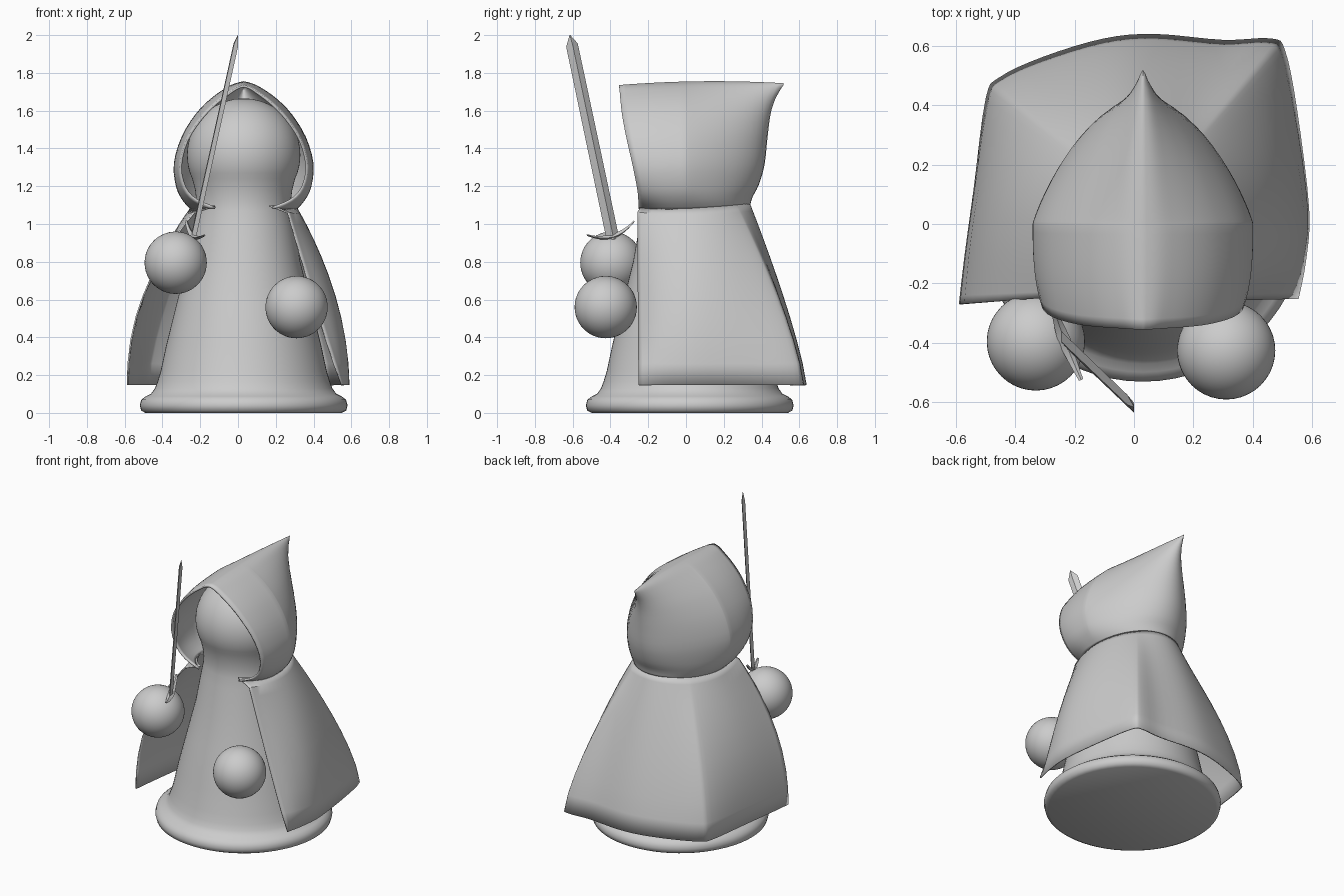
import bpy, bmesh, math
from mathutils import Vector

cube = bpy.data.objects.get("Cube")
if cube:
    bpy.data.objects.remove(cube, do_unlink=True)

grey = bpy.data.materials.new("plain_grey")
grey.use_nodes = True
COLOUR = (0.6, 0.6, 0.6, 1)
grey.diffuse_color = COLOUR
grey.node_tree.nodes["Principled BSDF"].inputs["Base Color"].default_value = COLOUR


def finish(obj, angle=40, thickness=0):
    obj.data.materials.append(grey)
    bpy.ops.object.select_all(action='DESELECT')
    obj.select_set(True)
    bpy.context.view_layer.objects.active = obj
    bpy.ops.object.shade_smooth_by_angle(angle=math.radians(angle))
    if thickness:
        mod = obj.modifiers.new("cloth_thickness", 'SOLIDIFY')
        mod.thickness = thickness
        mod.offset = 0
    return obj


def loft(name, rings, closed=True, angle=40, thickness=0):
    """Skin a list of equally long rings of points."""
    bm = bmesh.new()
    rows = [[bm.verts.new(p) for p in ring] for ring in rings]
    count = len(rows[0])
    for low, high in zip(rows, rows[1:]):
        for i in range(count if closed else count - 1):
            j = (i + 1) % count
            bm.faces.new((low[i], low[j], high[j], high[i]))
    if closed:
        bm.faces.new(rows[0])
        bm.faces.new(rows[-1])
    bmesh.ops.remove_doubles(bm, verts=bm.verts[:], dist=0.0005)
    bmesh.ops.recalc_face_normals(bm, faces=bm.faces[:])
    mesh = bpy.data.meshes.new(name)
    bm.to_mesh(mesh)
    bm.free()
    obj = bpy.data.objects.new(name, mesh)
    bpy.context.collection.objects.link(obj)
    return finish(obj, angle, thickness)


def smooth_rows(rows, steps):
    """Catmull-Rom interpolation through rows of numbers."""
    out = []
    for i in range(len(rows) - 1):
        a, b, c, d = (rows[min(max(i + k, 0), len(rows) - 1)] for k in (-1, 0, 1, 2))
        for s in range(steps):
            t = s / steps
            out.append([0.5 * (2 * q + (r - p) * t + (2 * p - 5 * q + 4 * r - u) * t * t
                               + (3 * q - p - 3 * r + u) * t ** 3)
                        for p, q, r, u in zip(a, b, c, d)])
    return out + [list(rows[-1])]


def ball(name, centre, radius):
    bpy.ops.mesh.primitive_ico_sphere_add(subdivisions=4, radius=radius, location=centre)
    obj = bpy.context.object
    obj.name = name
    finish(obj)


CX, CY = 0.03, 0.02

# Robe and head in one turned shape: flanged base, cone, thick neck, round head
profile = [(0.52, 0), (0.543, 0.012), (0.55, 0.04), (0.542, 0.07), (0.518, 0.088),
           (0.49, 0.102), (0.47, 0.13), (0.457, 0.165), (0.44, 0.22), (0.41, 0.36),
           (0.35, 0.6), (0.3, 0.8), (0.265, 1.0), (0.252, 1.07), (0.25, 1.12), (0.257, 1.18)]
for i in range(-4, 15):
    a = math.radians(6.2 * i)
    profile.append((0.3 * math.cos(a), 1.365 + 0.3 * math.sin(a)))
turns = [2 * math.pi * i / 64 for i in range(64)]
loft("robe_and_head", [[(CX + r * math.cos(a), CY + r * math.sin(a), z) for a in turns]
                       for r, z in profile], angle=50)

# Hands
ball("right_hand", (-0.33, -0.395, 0.795), 0.165)
ball("left_hand", (0.31, -0.425, 0.56), 0.165)

# Hood: height, side width, opening width, front depth, back depth, back sharpness
hood_table = [(1.085, 0.278, 0.15, -0.25, 0.335, 1.1), (1.13, 0.318, 0.25, -0.25, 0.348, 1.3),
              (1.2, 0.352, 0.31, -0.257, 0.38, 1.6), (1.32, 0.364, 0.333, -0.28, 0.41, 1.8),
              (1.46, 0.324, 0.298, -0.312, 0.425, 1.9), (1.58, 0.25, 0.22, -0.335, 0.44, 2),
              (1.66, 0.172, 0.142, -0.345, 0.462, 2.2), (1.715, 0.095, 0.07, -0.35, 0.49, 2.4),
              (1.74, 0.045, 0.032, -0.353, 0.505, 2.5), (1.75, 0, 0, -0.355, 0.515, 2.5)]
hood_rings = []
for z, w, opening, front, back, sharp in smooth_rows(hood_table, 3):
    half = []
    for i in range(10):
        s = 1 - i / 10
        half.append((w + (opening - w) * s ** 3, front * s))
    for i in range(17):
        a = math.pi / 2 * (1 - i / 16)
        half.append((w * math.sin(a), back * max(math.cos(a), 0) ** sharp))
    outline = [(-x, y) for x, y in half] + [(x, y) for x, y in half[-2::-1]]
    sag = max(0, 1.3 - z)
    hood_rings.append([(CX + x, y, z + sag * y * y - 0.08 * (y - 0.15) ** 2)
                       for x, y in outline])
loft("hood", hood_rings, closed=False, angle=75, thickness=0.012)

# Cape: hem outline drawn up to a round collar, open at the front
hem = [(-0.585, -0.27), (-0.565, -0.1), (-0.535, 0.12), (-0.495, 0.42), (-0.45, 0.49),
       (-0.3, 0.56), (-0.1, 0.62), (0.07, 0.635), (0.3, 0.615), (0.46, 0.62),
       (0.505, 0.58), (0.545, 0.38), (0.585, 0.05), (0.575, -0.12), (0.55, -0.25)]
cape_rings = []
for t in (0, 0.04, 0.1, 0.18, 0.27, 0.38, 0.5, 0.62, 0.75, 0.88, 1):
    ring = []
    wrap = 0.1 if t else 0.3
    for x, y in smooth_rows(hem, 4):
        a = math.atan2(x - CX, y)
        b = a * (1 + wrap * (a / 2) ** 2)
        depth = 0.335 if math.cos(b) > 0 else (0.42 if t else 0.27)
        top_x, top_y = CX + 0.28 * math.sin(b), depth * math.cos(b)
        bulge = 1.25 + 0.85 * math.sin(a) ** 4 - 0.9 * min(1, max(0, a / 2)) ** 6
        bulge += 0.35 * min(1, max(0, -a / 2)) ** 4
        flare = 1 - (1 - t) ** bulge
        top_z = 1.085 + 0.2 * top_y ** 2
        ring.append((top_x + (x - top_x) * flare, top_y + (y - top_y) * flare,
                     top_z + (0.147 - top_z) * t))
    cape_rings.append(ring)
loft("cape", cape_rings, closed=False, angle=35, thickness=0.008)

# Sword: diamond blade, curved guard and a grip held in the right hand
base = Vector((-0.235, -0.39, 0.935))
along = Vector((0.235, -0.225, 1.065))
length = along.length
along.normalize()
wide = Vector((-0.095, 0.25, 0.075))
wide = (wide - along * wide.dot(along)).normalized()
thin = wide.cross(along)


def diamond(centre, u, v):
    return [centre + u, centre + v, centre - u, centre - v]


loft("sword_blade", [diamond(base + along * length * t, wide * w, thin * w * 0.33)
                     for t, w in ((0, 0.036), (0.95, 0.034), (1, 0.002))], angle=15)
loft("sword_guard", [diamond(base + wide * 0.138 * s + along * 0.045 * s * s,
                             along * (0.014 - 0.009 * abs(s)),
                             thin * (0.022 - 0.014 * abs(s)))
                     for s in [i / 6 for i in range(-6, 7)]], angle=30)
loft("sword_grip", [[base - along * d + (wide * math.cos(a) + thin * math.sin(a)) * 0.018
                     for a in turns[::8]] for d in (0, 0.15)])
